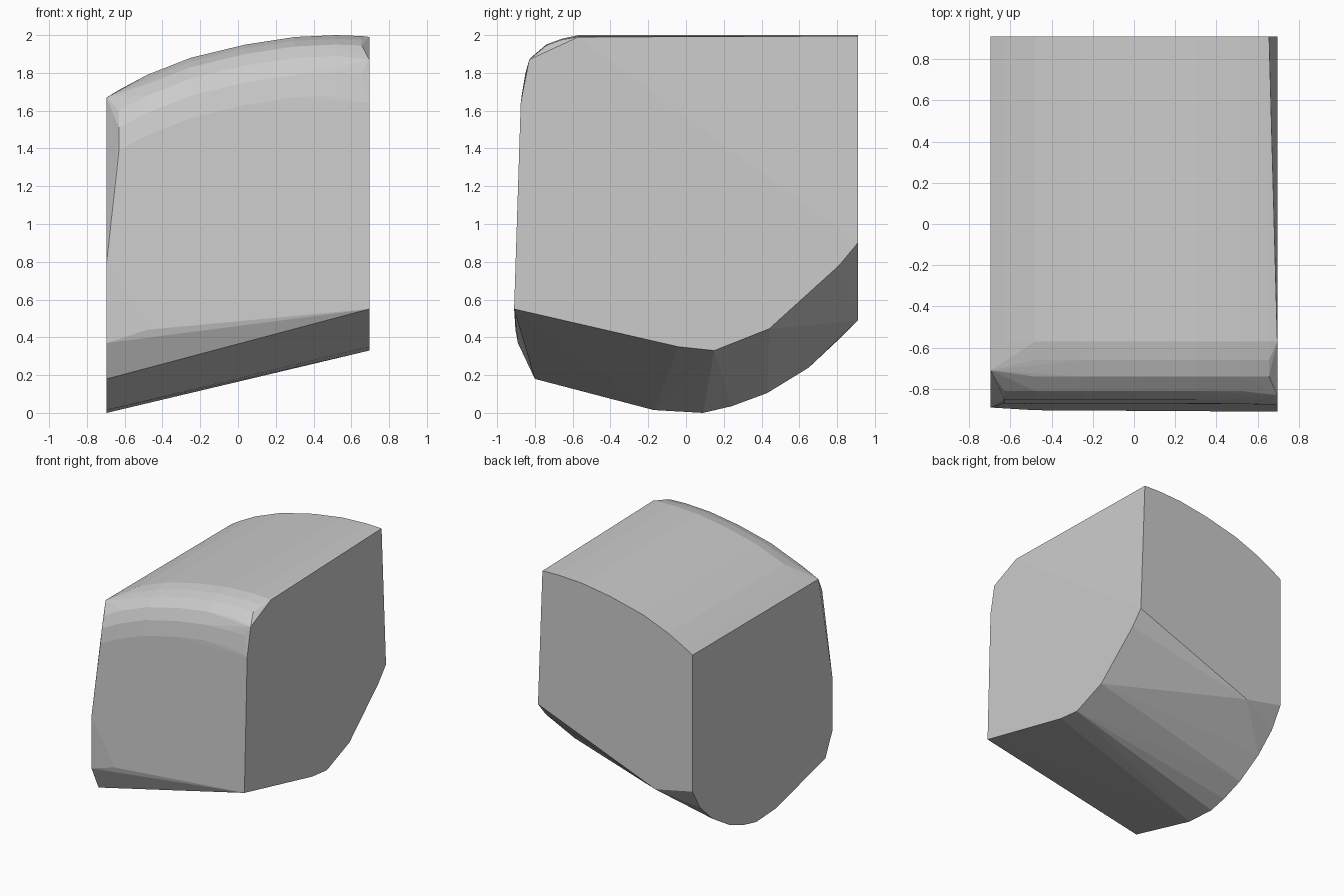
import bpy
import bmesh
from math import radians

cube = bpy.data.objects.get("Cube")
if cube:
    bpy.data.objects.remove(cube, do_unlink=True)

HALF = 0.695   # half width
BACK = 0.91    # flat back plane

# Side outlines as (y, z)
right_side = [(BACK, 1.67), (-0.71, 1.67), (-0.89, 0.8), (-0.89, 0.37),
              (-0.80, 0.18), (-0.17, 0.015), (0.09, 0), (0.24, 0.035),
              (0.43, 0.105), (0.65, 0.24), (0.81, 0.39), (BACK, 0.56)]
left_side = [(-0.57, 1.99), (-0.83, 1.87), (-0.875, 1.64), (-0.91, 0.55),
             (-0.04, 0.35), (0.15, 0.33), (0.44, 0.445), (0.81, 0.78),
             (BACK, 0.90)]

# Arched crown as (x, z), and its rounded front as (y, drop)
crown = [(-0.63, 1.71), (-0.48, 1.79), (-0.25, 1.88), (0.04, 1.95),
         (0.3, 1.99), (0.52, 2.0), (0.655, 1.995)]
front_round = [(-0.57, 0), (-0.66, 0.02), (-0.74, 0.05), (-0.81, 0.11),
               (-0.85, 0.2), (-0.87, 0.32)]

points = [(-HALF, y, z) for y, z in right_side]
points += [(HALF, y, z) for y, z in left_side]
for x, z in crown:
    points.append((x, BACK, z))
    points += [(x, y, z - drop) for y, drop in front_round]

# Lower corner bevels at the back and front
points += [(-0.36, BACK, 0.49), (-0.48, -0.903, 0.44)]

# Faceted convex shell around the outlines
bm = bmesh.new()
for p in points:
    bm.verts.new(p)
hull = bmesh.ops.convex_hull(bm, input=bm.verts[:])
loose = {g for g in hull["geom_interior"] + hull["geom_unused"]
         if isinstance(g, bmesh.types.BMVert)}
bmesh.ops.delete(bm, geom=list(loose), context="VERTS")
bmesh.ops.dissolve_limit(bm, angle_limit=radians(0.5),
                         verts=bm.verts[:], edges=bm.edges[:])
bmesh.ops.recalc_face_normals(bm, faces=bm.faces[:])

mesh = bpy.data.meshes.new("faceted_block")
bm.to_mesh(mesh)
bm.free()
block = bpy.data.objects.new("faceted_block", mesh)
bpy.context.scene.collection.objects.link(block)

# Plain grey surface
grey = bpy.data.materials.new("light_grey")
grey.use_nodes = True
color = (0.6, 0.6, 0.6, 1)
grey.diffuse_color = color
for node in grey.node_tree.nodes:
    if node.type == "BSDF_PRINCIPLED":
        node.inputs["Base Color"].default_value = color
mesh.materials.append(grey)
